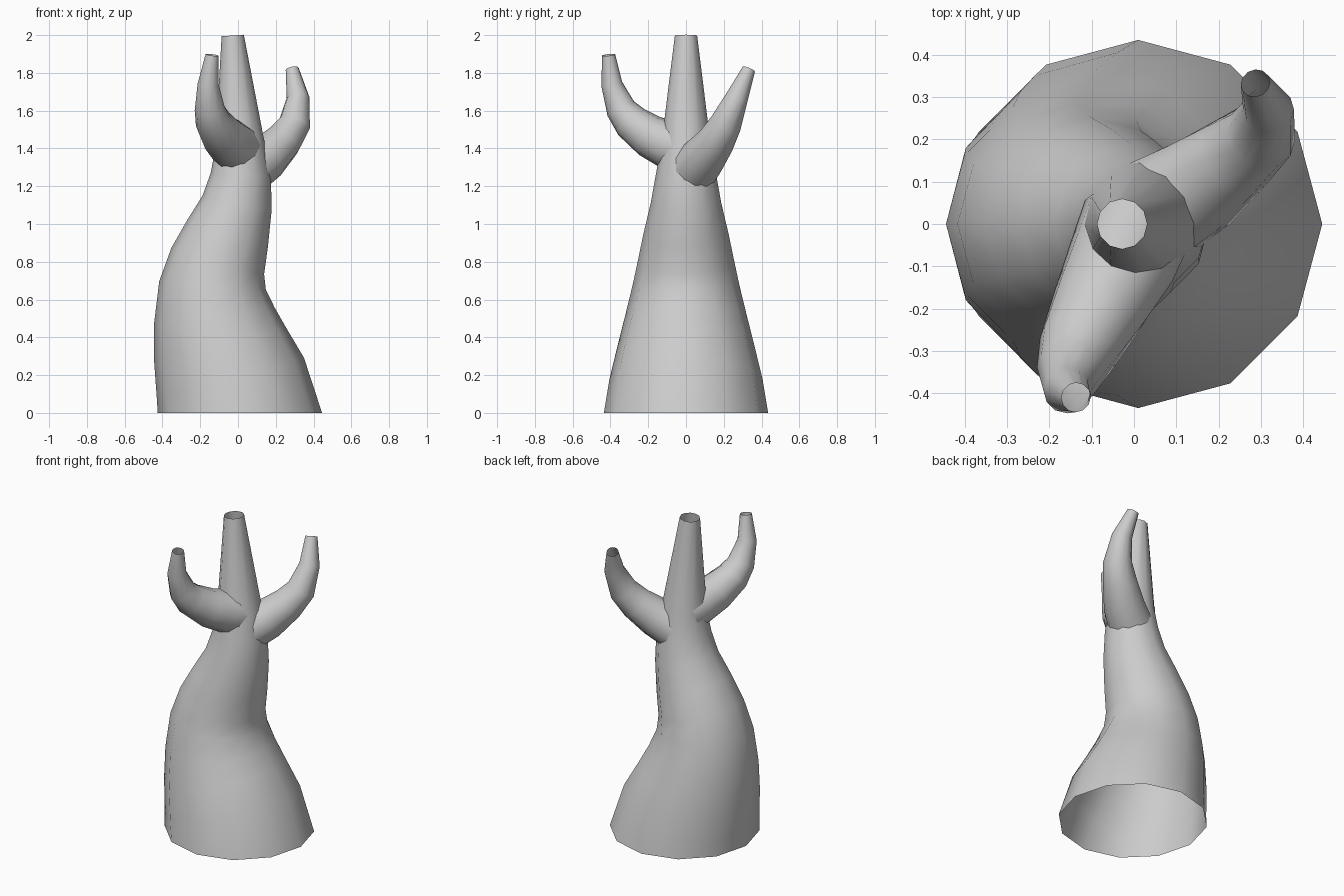
import bpy, bmesh, math
from mathutils import Vector

if "Cube" in bpy.data.objects:
    bpy.data.objects.remove(bpy.data.objects["Cube"])

SIDES = 12

def tube(name, rings, start_dir=None):
    """Open, smooth tapering tube through (x, y, z, radius) rings."""
    pts = [Vector(r[:3]) for r in rings]
    bm = bmesh.new()
    loops = []
    n = len(pts)
    for i, p in enumerate(pts):
        a = pts[min(i + 1, n - 1)] - p
        b = p - pts[max(i - 1, 0)]
        t = (a.normalized() + b.normalized()).normalized()
        if i == 0 and start_dir:
            t = Vector(start_dir)
        v = t.cross(Vector((1, 0, 0))).normalized()
        u = v.cross(t)
        r = rings[i][3]
        loops.append([bm.verts.new(p + r * (u * math.cos(k * math.tau / SIDES)
                                            + v * math.sin(k * math.tau / SIDES)))
                      for k in range(SIDES)])
    for lo, hi in zip(loops, loops[1:]):
        for k in range(SIDES):
            j = (k + 1) % SIDES
            f = bm.faces.new((lo[k], lo[j], hi[j], hi[k]))
            f.smooth = True
    bmesh.ops.recalc_face_normals(bm, faces=bm.faces)
    me = bpy.data.meshes.new(name)
    bm.to_mesh(me)
    bm.free()
    ob = bpy.data.objects.new(name, me)
    bpy.context.collection.objects.link(ob)
    return ob

# Curved trunk, open at base and tip
tube("trunk", [
    (0.01, 0, 0, 0.435), (-0.04, 0, 0.18, 0.405), (-0.095, 0, 0.365, 0.36),
    (-0.125, 0, 0.515, 0.322), (-0.135, 0, 0.675, 0.283),
    (-0.107, 0, 0.805, 0.255), (-0.055, 0, 0.95, 0.225),
    (-0.005, 0, 1.11, 0.187), (0.015, 0, 1.26, 0.16),
    (0.012, 0, 1.41, 0.132), (-0.028, 0, 1.998, 0.059)],
    start_dir=(0, 0, 1))

# Front branch, rising to the left
tube("front_branch", [
    (0.01, 0.01, 1.39, 0.135), (-0.03, -0.09, 1.42, 0.13),
    (-0.08, -0.19, 1.465, 0.115), (-0.13, -0.29, 1.54, 0.097),
    (-0.15, -0.345, 1.61, 0.08), (-0.158, -0.393, 1.74, 0.056),
    (-0.137, -0.41, 1.895, 0.035)])

# Back branch, rising to the right
tube("back_branch", [
    (0.065, 0.04, 1.29, 0.13), (0.15, 0.09, 1.35, 0.12),
    (0.24, 0.16, 1.44, 0.1), (0.3, 0.21, 1.53, 0.085),
    (0.318, 0.27, 1.67, 0.06), (0.287, 0.333, 1.82, 0.035)])
